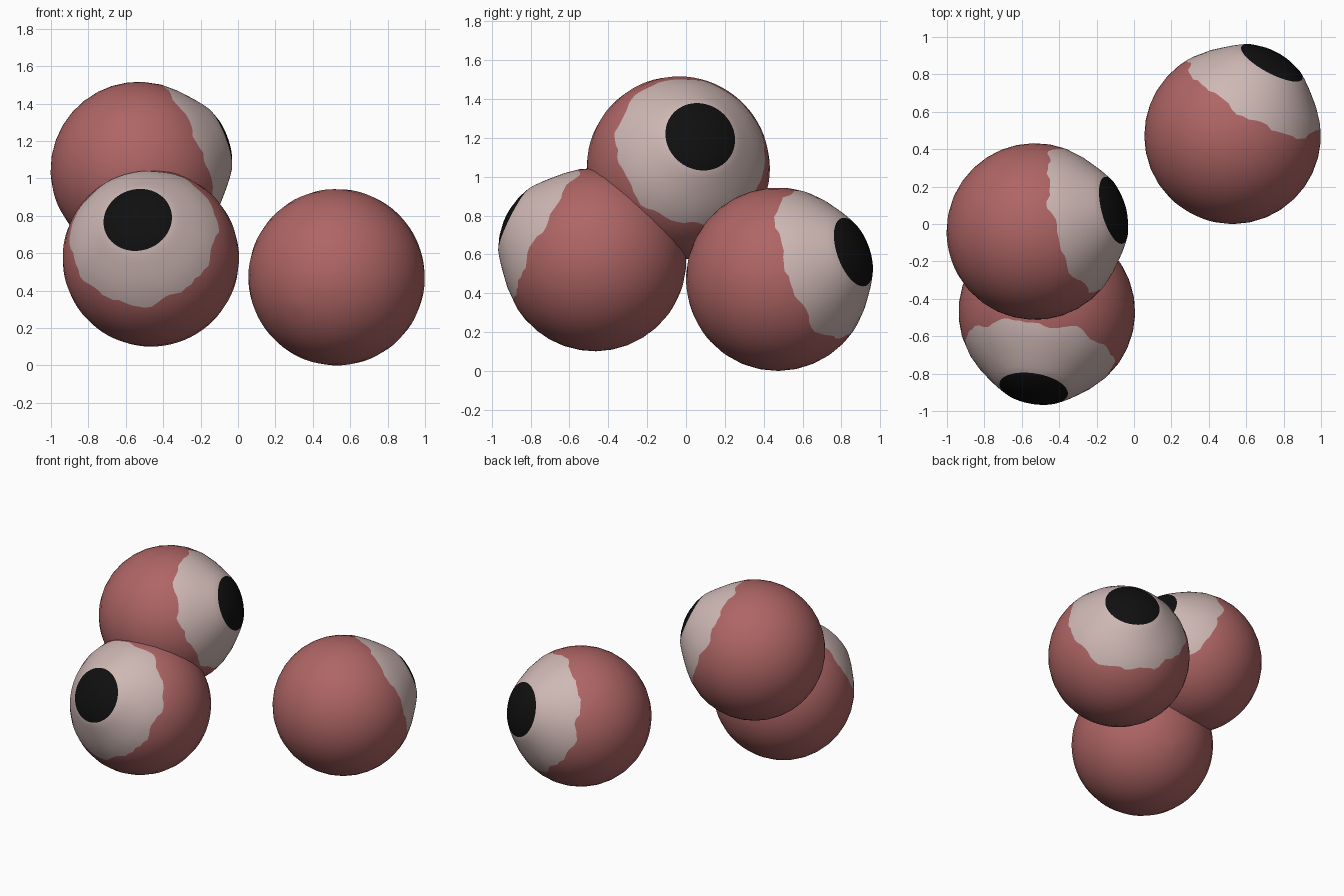
import bpy, bmesh, math, random
from mathutils import Vector

cube = bpy.data.objects.get("Cube")
if cube:
    bpy.data.objects.remove(cube, do_unlink=True)


def material(name, color):
    m = bpy.data.materials.new(name)
    m.diffuse_color = (*color, 1)
    m.use_nodes = True
    bsdf = m.node_tree.nodes["Principled BSDF"]
    bsdf.inputs["Base Color"].default_value = (*color, 1)
    bsdf.inputs["Roughness"].default_value = 0.8
    return m


MATERIALS = [material("pupil black", (0.005, 0.005, 0.005)),
             material("eye white", (0.62, 0.48, 0.46)),
             material("flesh red", (0.43, 0.13, 0.13))]

RADIUS = 0.472
SEGMENTS = 72
PUPIL_ANGLE = 21.7
WHITE_ANGLE = 57
# Angles from the gaze axis, in degrees
RINGS = [7, 14.5, PUPIL_ANGLE, 26, 31, 37, 45, WHITE_ANGLE] + list(range(67, 180, 10))


def ball_radius(angle):
    """Round ball with a raised cornea around the gaze axis."""
    if angle <= PUPIL_ANGLE:
        return 0.51 - 0.01 * (angle / PUPIL_ANGLE) ** 2
    t = min((angle - PUPIL_ANGLE) / 20, 1)
    return RADIUS + 0.028 * (1 - t) ** 1.5


def eyeball(name, center, gaze, seed):
    rng = random.Random(seed)
    phases = [rng.uniform(0, math.tau) for _ in range(3)]
    turn = Vector(gaze).to_track_quat('Z', 'Y')
    bm = bmesh.new()

    def point(angle, around):
        a, r = math.radians(angle), ball_radius(angle)
        flat = r * math.sin(a)
        p = Vector((flat * math.cos(around), flat * math.sin(around), r * math.cos(a)))
        return bm.verts.new(turn @ p)

    # Ragged edge where the white meets the flesh
    def ragged(around):
        waves = sum(math.sin(n * around + p) for n, p in zip((3, 7, 12), phases))
        return 1.1 * waves + rng.uniform(-1, 1)

    rings = []
    for angle in RINGS:
        ring = []
        for i in range(SEGMENTS):
            around = math.tau * i / SEGMENTS
            offset = ragged(around) if angle == WHITE_ANGLE else 0
            ring.append(point(angle + offset, around))
        rings.append(ring)
    front, back = point(0, 0), point(180, 0)

    def add_face(verts, outer_angle):
        f = bm.faces.new(verts)
        f.smooth = True
        f.material_index = (outer_angle > PUPIL_ANGLE) + (outer_angle > WHITE_ANGLE)

    for i in range(SEGMENTS):
        j = (i + 1) % SEGMENTS
        add_face((front, rings[0][i], rings[0][j]), RINGS[0])
        add_face((back, rings[-1][j], rings[-1][i]), 180)
        for k in range(len(rings) - 1):
            inner, outer = rings[k], rings[k + 1]
            add_face((inner[i], outer[i], outer[j], inner[j]), RINGS[k + 1])

    bmesh.ops.recalc_face_normals(bm, faces=bm.faces)
    mesh = bpy.data.meshes.new(name)
    bm.to_mesh(mesh)
    bm.free()
    for m in MATERIALS:
        mesh.materials.append(m)
    obj = bpy.data.objects.new(name, mesh)
    obj.location = center
    bpy.context.collection.objects.link(obj)


eyeball("top_eyeball", (-0.53, -0.04, 1.045), (0.42, 0.113, 0.16), 1)
eyeball("front_eyeball", (-0.466, -0.47, 0.573), (-0.07, -0.41, 0.205), 2)
eyeball("back_eyeball", (0.527, 0.472, 0.472), (0.21, 0.39, 0.14), 3)
